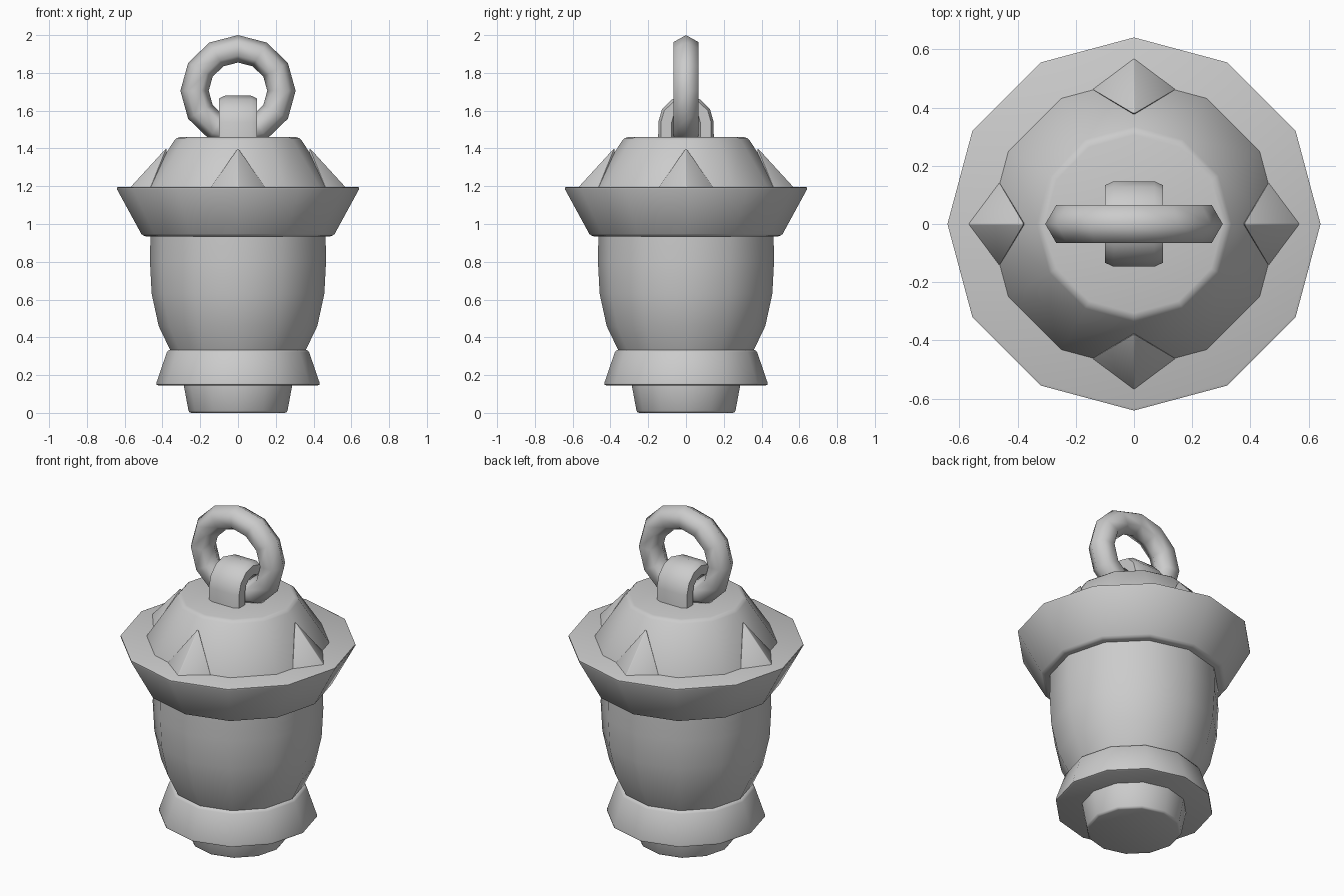
import bpy, bmesh
from math import sin, cos, pi, radians
from mathutils import Vector, Matrix

if "Cube" in bpy.data.objects:
    bpy.data.objects.remove(bpy.data.objects["Cube"])

SIDES = 12


def finish(bm, name, bevel=0.0, angle=40):
    """Bevel hard edges, create the object, shade it smooth by angle."""
    bmesh.ops.recalc_face_normals(bm, faces=bm.faces)
    if bevel:
        hard = [e for e in bm.edges if e.calc_face_angle(0) > radians(42)]
        bmesh.ops.bevel(bm, geom=hard, offset=bevel, segments=2, profile=0.5,
                        affect='EDGES', clamp_overlap=True)
    me = bpy.data.meshes.new(name)
    bm.to_mesh(me)
    bm.free()
    ob = bpy.data.objects.new(name, me)
    bpy.context.collection.objects.link(ob)
    bpy.ops.object.select_all(action='DESELECT')
    ob.select_set(True)
    bpy.context.view_layer.objects.active = ob
    bpy.ops.object.shade_smooth_by_angle(angle=radians(angle))
    return ob


def skin(bm, rings, closed):
    """Join rings of points with quads; cap the ends when open."""
    rings = [[bm.verts.new(p) for p in r] for r in rings]
    n = len(rings[0])
    pairs = list(zip(rings, rings[1:]))
    if closed:
        pairs.append((rings[-1], rings[0]))
    for a, b in pairs:
        for i in range(n):
            j = (i + 1) % n
            bm.faces.new((a[i], a[j], b[j], b[i]))
    if not closed:
        bm.faces.new(rings[0])
        bm.faces.new(rings[-1])


def lathe(name, profile, bevel=0.012):
    bm = bmesh.new()
    skin(bm, [[(r * cos(2 * pi * i / SIDES), r * sin(2 * pi * i / SIDES), z)
               for i in range(SIDES)] for r, z in profile], False)
    return finish(bm, name, bevel)


# turned body parts
lathe("bottom_plug", [(0.26, 0), (0.297, 0.2)])
lathe("foot_ring", [(0.437, 0.145), (0.372, 0.335)], 0.015)
lathe("body", [(0.33, 0.27), (0.36, 0.335), (0.42, 0.46), (0.457, 0.63),
               (0.466, 0.8), (0.463, 0.98)], 0)
lathe("collar", [(0.505, 0.935), (0.648, 1.197)], 0.015)
lathe("cap", [(0.51, 1.18), (0.325, 1.46)], 0.018)

# four spikes leaning on the cap
for k, side in enumerate(("right", "back", "left", "front")):
    bm = bmesh.new()
    pts = [(0.575, 0, 1.19), (0.465, 0.147, 1.19), (0.36, 0, 1.19),
           (0.465, -0.147, 1.19), (0.378, 0, 1.405)]
    v = [bm.verts.new(p) for p in pts]
    bm.faces.new(v[:4])
    for i in range(4):
        bm.faces.new((v[i], v[(i + 1) % 4], v[4]))
    bm.transform(Matrix.Rotation(k * pi / 2, 4, 'Z'))
    finish(bm, "spike_" + side, 0.004, 35)

# hanging ring: twelve segments, six-sided tube
bm = bmesh.new()
rings = []
for i in range(12):
    a = 2 * pi * i / 12
    ring = []
    for j in range(6):
        b = 2 * pi * j / 6
        r = 0.23 + 0.075 * cos(b)
        ring.append((r * cos(a), 0.075 * sin(b), 1.705 + 0.967 * r * sin(a)))
    rings.append(ring)
skin(bm, rings, True)
finish(bm, "hanging_ring", 0, 75)

# staple holding the ring: wide flattened strap bent over it
section = [(-0.1, 0.028), (-0.07, 0.042), (0.07, 0.042), (0.1, 0.028),
           (0.1, -0.028), (0.07, -0.042), (-0.07, -0.042), (-0.1, -0.028)]
path = [(-0.105, 1.40, 180), (-0.105, 1.535, 175)]
path += [(0.105 * cos(radians(t)), 1.535 + 0.102 * sin(radians(t)), t)
         for t in (150, 120, 90, 60, 30)]
path += [(0.105, 1.535, 5), (0.105, 1.40, 0)]
bm = bmesh.new()
skin(bm, [[(x, y + d * cos(radians(t)), z + d * sin(radians(t)))
           for x, d in section] for y, z, t in path], False)
finish(bm, "staple", 0, 60)
